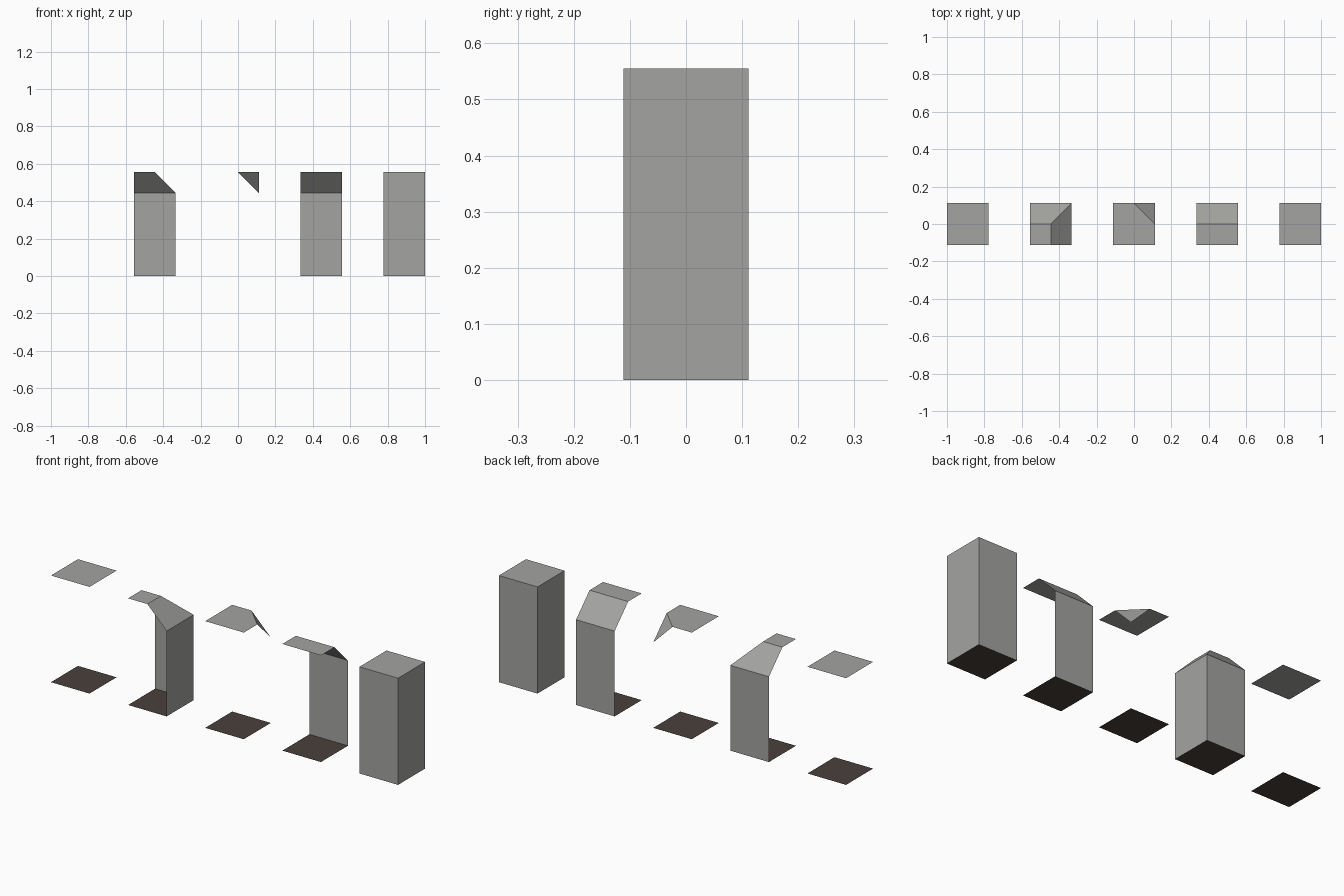
import bpy
import bmesh

if "Cube" in bpy.data.objects:
    bpy.data.objects.remove(bpy.data.objects["Cube"])

R = 1 / 9             # half width of a tile
H = 5 * R             # height of the top
E = 4 * R             # height where a wall meets its slope


def material(name, rgb):
    m = bpy.data.materials.new(name)
    m.diffuse_color = (*rgb, 1)
    m.use_nodes = True
    m.node_tree.nodes["Principled BSDF"].inputs["Base Color"].default_value = m.diffuse_color
    return m


STONE = material("grey_stone", (0.37, 0.37, 0.357))
EARTH = material("dark_earth", (0.066, 0.052, 0.043))


def sheet(name, x, faces, mat=STONE):
    """Object made of flat faces, given around the tile centre at x."""
    bm = bmesh.new()
    for pts in faces:
        bm.faces.new([bm.verts.new(p) for p in pts])
    bmesh.ops.remove_doubles(bm, verts=bm.verts, dist=1e-5)
    me = bpy.data.meshes.new(name)
    bm.to_mesh(me)
    bm.free()
    me.materials.append(mat)
    ob = bpy.data.objects.new(name, me)
    ob.location.x = x
    bpy.context.collection.objects.link(ob)


def flat(x0, x1, y0, y1, z):
    return [(x0, y0, z), (x1, y0, z), (x1, y1, z), (x0, y1, z)]


def wall(a, b, top):
    return [(*a, 0), (*b, 0), (*b, top), (*a, top)]


# Five tiles in a row, each with a floor
CENTRES = [-8 * R, -4 * R, 0, 4 * R, 8 * R]
for x in CENTRES:
    sheet("floor", x, [flat(-R, R, R, -R, 0)], EARTH)
plain, outer, inner, edge, block = CENTRES
corners = [(-R, -R), (R, -R), (R, R), (-R, R)]

# Plain tile: flat top only
sheet("plain_top", plain, [flat(-R, R, -R, R, H)])

# Outer corner: walls and slopes at the back and right
sheet("outer_corner_top", outer, [flat(-R, 0, -R, 0, H)])
sheet("outer_corner_slopes", outer, [
    [(0, 0, H), (-R, 0, H), (-R, R, E), (R, R, E)],
    [(0, -R, H), (0, 0, H), (R, R, E), (R, -R, E)][::-1]])
sheet("outer_corner_walls", outer, [
    wall(corners[1], corners[2], E), wall(corners[2], corners[3], E)])

# Inner corner: top with one corner cut off and folded down
sheet("inner_corner_top", inner, [
    [(-R, -R, H), (R, -R, H), (R, 0, H), (0, R, H), (-R, R, H)]])
sheet("inner_corner_slope", inner, [[(0, R, H), (R, 0, H), (R, R, E)]])

# Straight edge: half top, slope and back wall
sheet("edge_top", edge, [flat(-R, R, -R, 0, H)])
sheet("edge_slope", edge, [[(R, 0, H), (-R, 0, H), (-R, R, E), (R, R, E)]])
sheet("edge_wall", edge, [wall(corners[2], corners[3], E)])

# Full block: four walls and a flat top
sheet("block_top", block, [flat(-R, R, -R, R, H)])
sheet("block_walls", block, [
    wall(corners[i], corners[(i + 1) % 4], H) for i in range(4)])
